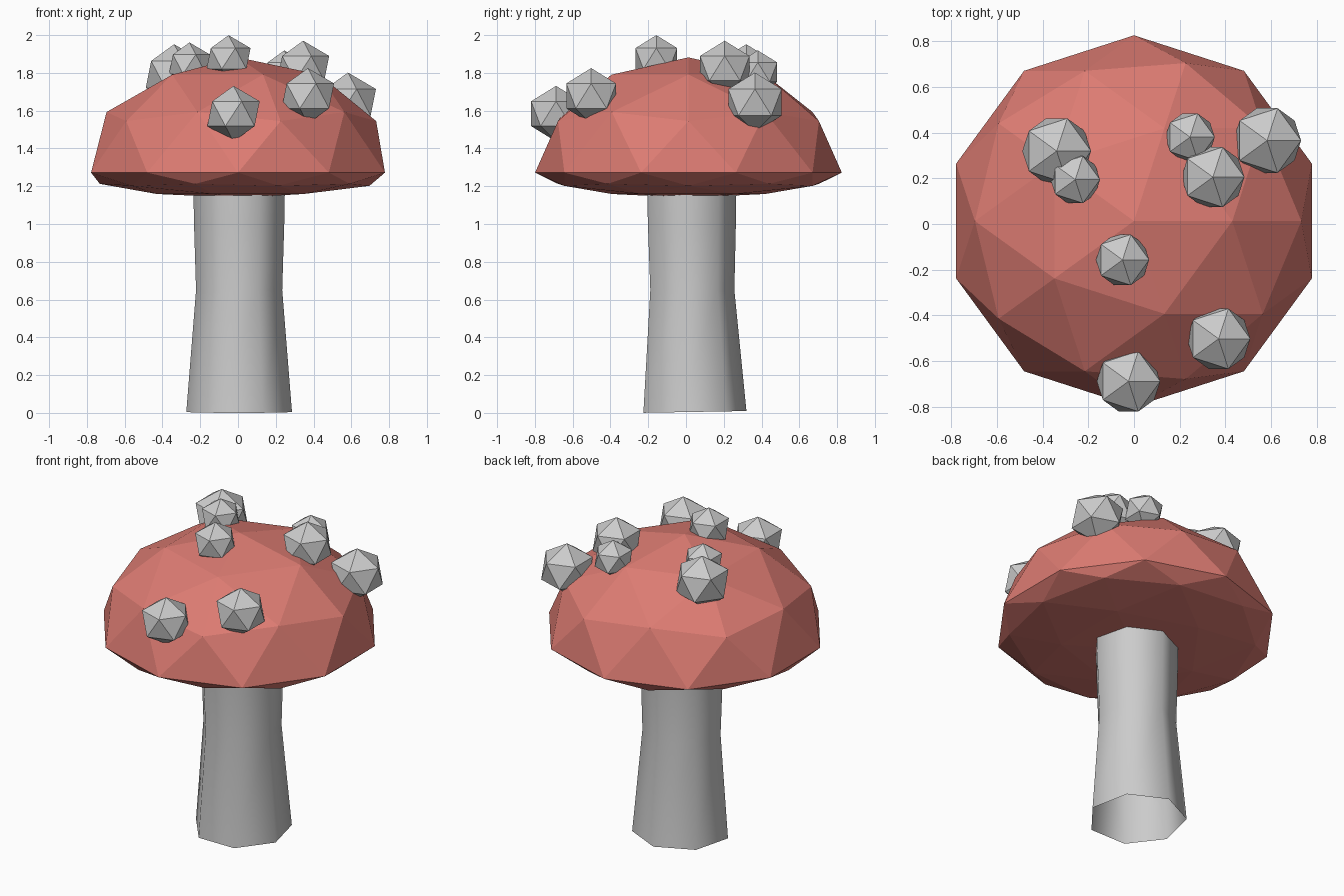
import bpy, bmesh
from math import sin, cos, pi

if "Cube" in bpy.data.objects:
    bpy.data.objects.remove(bpy.data.objects["Cube"])


def ico(name, subdiv, centre, scale):
    """Faceted icosphere with its scale baked into the mesh."""
    bm = bmesh.new()
    bmesh.ops.create_icosphere(bm, subdivisions=subdiv, radius=1.0)
    for v in bm.verts:
        v.co.x *= scale[0]
        v.co.y *= scale[1]
        v.co.z *= scale[2]
    me = bpy.data.meshes.new(name)
    bm.to_mesh(me)
    bm.free()
    ob = bpy.data.objects.new(name, me)
    ob.location = centre
    bpy.context.collection.objects.link(ob)
    return ob


# Cap: icosphere domed on top, with a shallow underside
cap = ico("mushroom_cap", 2, (0, 0.013, 1.272), (0.818, 0.812, 0.61))
for v in cap.data.vertices:
    if v.co.z < -1e-4:
        v.co.z *= 0.133 / 0.61
red = bpy.data.materials.new("cap_red")
red.diffuse_color = (0.72, 0.2, 0.17, 1)
red.use_nodes = True
red.node_tree.nodes["Principled BSDF"].inputs["Base Color"].default_value = red.diffuse_color
cap.data.materials.append(red)

# Stem: open seven-sided tube, waisted in the middle, smooth shaded
SIDES = 7
rings = [(0.0, 0.287, 0.033), (0.65, 0.234, 0.022),
         (1.0, 0.245, 0.019), (1.22, 0.249, 0.018)]  # z, radius, centre y
bm = bmesh.new()
loops = []
for z, r, cy in rings:
    loop = []
    for i in range(SIDES):
        a = pi / 2 + 2 * pi * i / SIDES
        tilt = 0.005 * (1 + sin(a)) if z == 0 else 0
        loop.append(bm.verts.new((0.006 + r * cos(a), cy + r * sin(a), z + tilt)))
    loops.append(loop)
for lo, hi in zip(loops, loops[1:]):
    for i in range(SIDES):
        j = (i + 1) % SIDES
        f = bm.faces.new((lo[i], lo[j], hi[j], hi[i]))
        f.smooth = True
me = bpy.data.meshes.new("stem")
bm.to_mesh(me)
bm.free()
bpy.context.collection.objects.link(bpy.data.objects.new("stem", me))

# Spots: 20-sided lumps scattered over the cap (x, y, z, radius)
spots = [(-0.338, 0.319, 1.792, 0.168), (-0.257, 0.194, 1.846, 0.121),
         (-0.050, -0.157, 1.876, 0.130), (-0.024, -0.688, 1.584, 0.155),
         (0.370, -0.502, 1.678, 0.155), (0.345, 0.205, 1.824, 0.154),
         (0.245, 0.380, 1.804, 0.121), (0.582, 0.365, 1.644, 0.166)]
for n, (x, y, z, r) in enumerate(spots, 1):
    ico(f"cap_spot_{n}", 1, (x, y, z), (r, r, r * 0.95))
